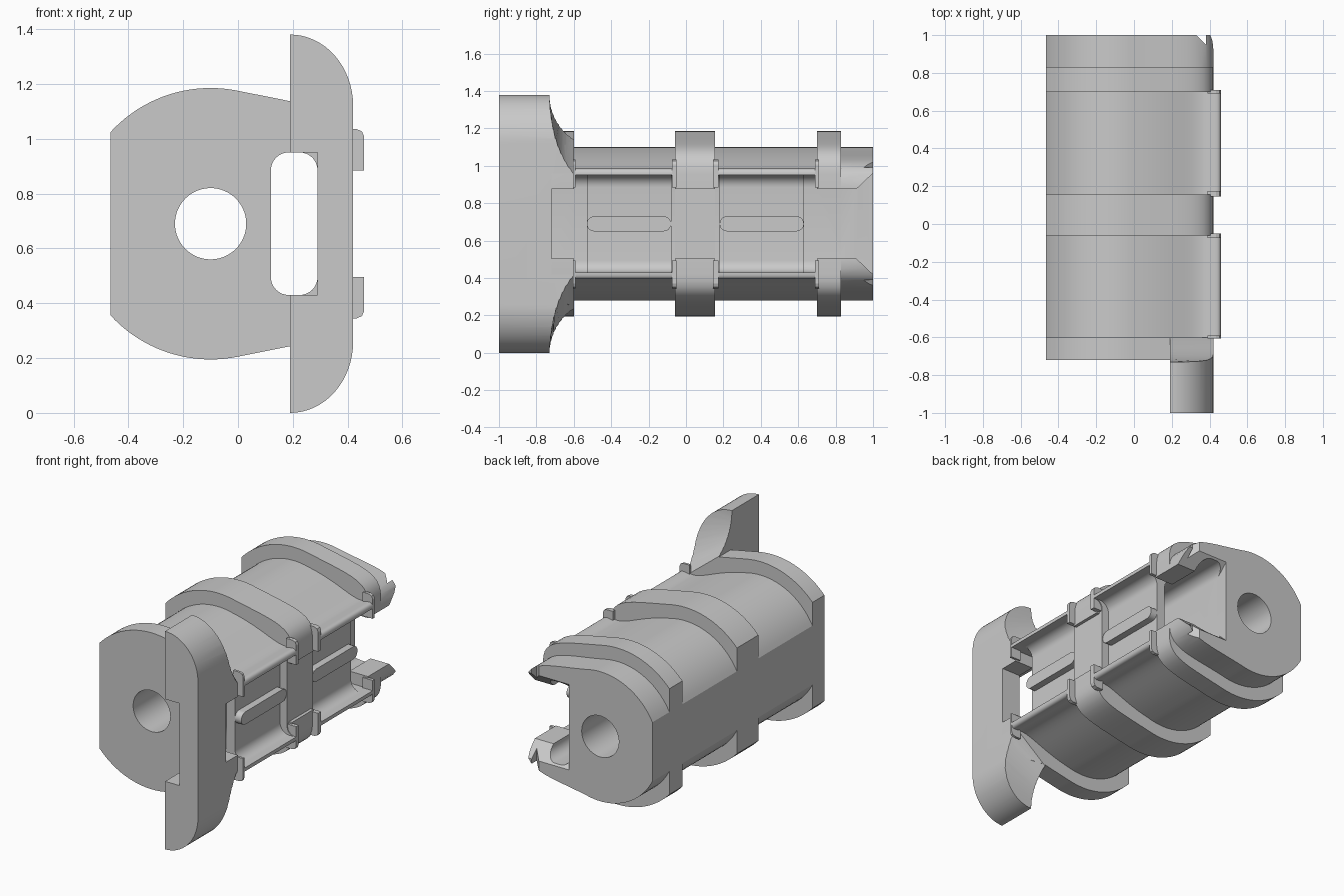
import bpy, bmesh, math
from mathutils import Vector
from mathutils.geometry import interpolate_bezier

if "Cube" in bpy.data.objects:
    bpy.data.objects.remove(bpy.data.objects["Cube"])

MID = 0.69          # height of the axis of symmetry
LEFT = -0.465       # flat side of the body
BORE_X = -0.1

grey = bpy.data.materials.new("plain grey")
grey.use_nodes = True
grey.diffuse_color = (0.59, 0.59, 0.59, 1)
grey.node_tree.nodes["Principled BSDF"].inputs["Base Color"].default_value = (0.59, 0.59, 0.59, 1)


def prism(name, pts, lo, hi, axis="y", end_pts=None):
    """Extrude a profile along an axis, optionally to a different end profile; heights are from MID."""
    bm = bmesh.new()
    def place(p, d):
        x, y, z = {"x": (d, p[0], p[1]), "y": (p[0], d, p[1]), "z": (p[0], p[1], d)}[axis]
        return (x, y, z + MID)
    rings = [[bm.verts.new(place(p, d)) for p in ring] for ring, d in ((pts, lo), (end_pts or pts, hi))]
    bm.faces.new(rings[0])
    bm.faces.new(rings[1])
    n = len(pts)
    for i in range(n):
        j = (i + 1) % n
        bm.faces.new((rings[0][i], rings[0][j], rings[1][j], rings[1][i]))
    bmesh.ops.recalc_face_normals(bm, faces=bm.faces)
    mesh = bpy.data.meshes.new(name)
    bm.to_mesh(mesh)
    bm.free()
    mesh.materials.append(grey)
    ob = bpy.data.objects.new(name, mesh)
    bpy.context.collection.objects.link(ob)
    return ob


def cut(ob, cutters):
    bpy.context.view_layer.objects.active = ob
    for c in cutters:
        c.hide_render = True
        mod = ob.modifiers.new("cut", "BOOLEAN")
        mod.operation = "DIFFERENCE"
        mod.solver = "EXACT"
        mod.object = c
        bpy.ops.object.modifier_apply(modifier=mod.name)


def smooth(ob):
    bpy.ops.object.select_all(action="DESELECT")
    ob.select_set(True)
    bpy.context.view_layer.objects.active = ob
    bpy.ops.object.shade_smooth_by_angle(angle=math.radians(28))


def rect(a, b, c, d):
    return [(a, c), (b, c), (b, d), (a, d)]


def ellipse(cx, cz, rx, rz, n=64):
    return [(cx + rx * math.cos(k * math.tau / n), cz + rz * math.sin(k * math.tau / n)) for k in range(n)]


def round_rect(a, b, h, r, open_right=False):
    """Rounded rectangle from a to b, half height h; the right corners may stay square."""
    pts = []
    for cx, cz, start in ((a + r, h - r, 90), (a + r, r - h, 180), (b - r, r - h, 270), (b - r, h - r, 0)):
        if open_right and cx > a + r:
            pts.append((b, math.copysign(h, cz)))
            continue
        for k in range(9):
            t = math.radians(start + k * 90 / 8)
            pts.append((cx + r * math.cos(t), cz + r * math.sin(t)))
    return pts


def body_profile(radius, curves):
    """Arc on the flat side, then curves down to the open side, mirrored top to bottom."""
    a0 = math.acos((LEFT - BORE_X) / radius)
    a1 = math.acos(-BORE_X / radius)
    half = [(BORE_X + radius * math.cos(a0 + (a1 - a0) * k / 20),
             radius * math.sin(a0 + (a1 - a0) * k / 20)) for k in range(21)]
    for c in curves:
        pts = interpolate_bezier(*[Vector((x, z, 0)) for x, z in c], 12)
        half += [(p.x, p.y) for p in pts[1:]]
    return half + [(x, -z) for x, z in reversed(half)]


flange = body_profile(0.495, [[(0, .485), (.3, .423), (.42, .42), (.42, .27)]])
core = body_profile(0.41, [
    [(0, .398), (.22, .352), (.29, .285), (.38, .285)],
    [(.38, .285), (.43, .297), (.46, .305), (.46, .265)],
    [(.46, .265), (.46, .25), (.46, .22), (.46, .2)]])
tail = body_profile(0.41, [[(0, .398), (.25, .348), (.42, .36), (.42, .2)]])

# Cutters
bore = prism("bore_cutter", ellipse(BORE_X, 0, .13, .13), -1.1, 1.1)
tunnel = prism("tunnel_cutter", round_rect(.12, .29, .26, .065), -1.1, 1.1)
neck = prism("neck_cutter", rect(.2, .6, -.185, .185), -.72, 1.1)
side = prism("side_cutter", round_rect(.4, .6, .26, .05, True), -.62, .72)
rib_face = prism("rib_face_cutter", rect(.4, .6, -.185, .185), -.1, .2)
ends = [prism("open_end_cutter", round_rect(.12, .6, .26, .065, True), lo, hi)
        for lo, hi in ((-.62, -.53), (.63, .72))]
pockets = [prism("pocket_cutter", round_rect(.35, .6, .26, .065, True), lo, hi)
           for lo, hi in ((-.54, -.08), (.18, .64))]
flare = prism("flare_cutter", [(.91, .185), (1.01, .28), (1.01, -.28), (.91, -.185)], .12, .6, "x")
notch = prism("notch_cutter", [(.32, 1.01), (.38, .95), (.38, 1.01)], -.5, .5, "z")
plate_slot = prism("plate_slot_cutter", rect(.1, .29, -.26, .26), -1.1, -.5)
sweeps = [prism("sweep_cutter", ellipse(-.43, s * .69, .3, .204), .1, .6, "x",
                ellipse(-.43, s * .69, .3, .68)) for s in (1, -1)]

# Body parts, each a profile with its own cuts
for name, profile, lo, hi, cuts in (
        ("front_flange", flange, -.72, -.6, [tunnel, neck] + sweeps),
        ("middle_flange", flange, -.06, .155, [tunnel, rib_face]),
        ("rear_flange", flange, .7, .83, [tunnel, neck]),
        ("front_section", core, -.6, -.06, [tunnel, side, ends[0], pockets[0]]),
        ("rear_section", core, .155, .7, [tunnel, side, ends[1], pockets[1]]),
        ("tail_section", tail, .83, 1, [tunnel, neck, flare, notch])):
    ob = prism(name, profile, lo, hi)
    cut(ob, [bore] + cuts)
    smooth(ob)

# Raised rounded bars on the side panels
for name, lo, hi in (("front_bar", -.53, -.08), ("rear_bar", .18, .63)):
    smooth(prism(name, round_rect(lo, hi, .04, .039), .34, .395, "x"))

# Small rounded tabs closing the ends of the rims
for s in (1, -1):
    tab = [(.39, .195), (.46, .195), (.46, .318), (.452, .337), (.433, .345), (.39, .345)]
    for lo, hi in ((-.605, -.59), (-.075, -.05), (.145, .175), (.69, .71)):
        prism("rim_tab", [(x, s * z) for x, z in tab], lo, hi)

# Upright end plate with rounded outer edges and a hollow sweep behind
plate_half = [(.19, .69)] + [(.19 + .23 * math.sin(t), .43 + .26 * math.cos(t))
                             for t in [k * math.pi / 32 for k in range(1, 17)]]
plate = prism("end_plate", plate_half + [(x, -z) for x, z in reversed(plate_half)], -1, -.6)
cut(plate, sweeps + [plate_slot, neck])
smooth(plate)

for c in [bore, tunnel, neck, side, rib_face, flare, notch, plate_slot] + ends + pockets + sweeps:
    bpy.data.objects.remove(c)
